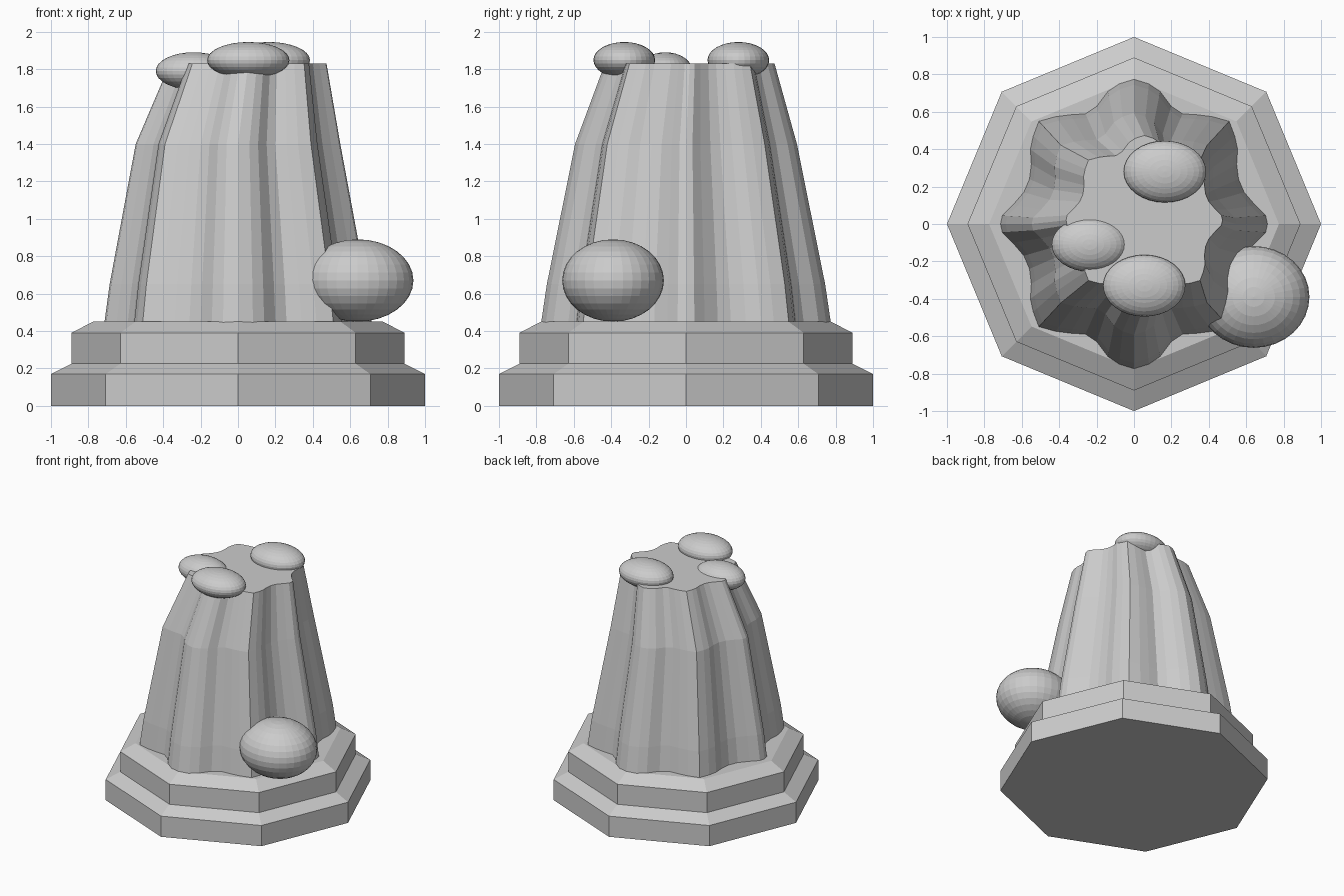
import bpy, bmesh, math

cube = bpy.data.objects.get("Cube")
if cube:
    bpy.data.objects.remove(cube, do_unlink=True)

stone = bpy.data.materials.new("grey stone")
stone.use_nodes = True
GREY = (0.6, 0.6, 0.6, 1)
stone.diffuse_color = GREY
stone.node_tree.nodes["Principled BSDF"].inputs["Base Color"].default_value = GREY


def loft(name, rings):
    """Solid skinned through closed rings of equal point count, capped at both ends."""
    bm = bmesh.new()
    loops = [[bm.verts.new(p) for p in ring] for ring in rings]
    n = len(loops[0])
    for low, high in zip(loops, loops[1:]):
        for i in range(n):
            j = (i + 1) % n
            bm.faces.new((low[i], low[j], high[j], high[i]))
    bm.faces.new(loops[0][::-1])
    bm.faces.new(loops[-1])
    mesh = bpy.data.meshes.new(name)
    bm.to_mesh(mesh)
    bm.free()
    mesh.materials.append(stone)
    obj = bpy.data.objects.new(name, mesh)
    bpy.context.collection.objects.link(obj)
    return obj


# Stepped octagonal plinth
steps = [(1, 0), (1, 0.17), (0.89, 0.225), (0.89, 0.39), (0.775, 0.45)]
loft("plinth", [[(r * math.cos(k * math.pi / 4), r * math.sin(k * math.pi / 4), z)
                 for k in range(8)] for r, z in steps])

# Fluted trunk: one quarter of the outline, mirrored to all four
quarter = [(0.715, 0), (0.705, 0.045), (0.65, 0.1), (0.59, 0.17), (0.56, 0.24),
           (0.55, 0.32), (0.555, 0.4), (0.54, 0.47), (0.51, 0.55), (0.42, 0.575),
           (0.34, 0.585), (0.26, 0.59), (0.2, 0.63), (0.14, 0.71), (0.08, 0.75), (0, 0.775)]
half = quarter + [(-x, y) for x, y in quarter[-2::-1]]
outline = half + [(x, -y) for x, y in half[-2:0:-1]]

# Scale, sideways lean and height of each level
levels = [(1, 0, 0, 0.44), (0.96, 0, 0, 0.65), (0.765, 0, 0, 1.4), (0.585, 0.055, 0.02, 1.83)]
loft("fluted_trunk", [[(x * s + dx, y * s + dy, z) for x, y in outline]
                      for s, dx, dy, z in levels])

# Rounded stones on the rim and beside the foot
stones = {
    "side_boulder": ((0.64, -0.39, 0.67), (0.298, 0.272, 0.22)),
    "back_pebble": ((0.165, 0.28, 1.848), (0.22, 0.165, 0.097)),
    "front_pebble": ((0.055, -0.33, 1.848), (0.22, 0.165, 0.097)),
    "right_pebble": ((-0.237, -0.11, 1.79), (0.203, 0.145, 0.1)),
}
for name, (centre, radii) in stones.items():
    bpy.ops.mesh.primitive_uv_sphere_add(segments=32, ring_count=16, radius=1, location=centre)
    obj = bpy.context.object
    obj.name = name
    obj.scale = radii
    obj.data.materials.append(stone)
